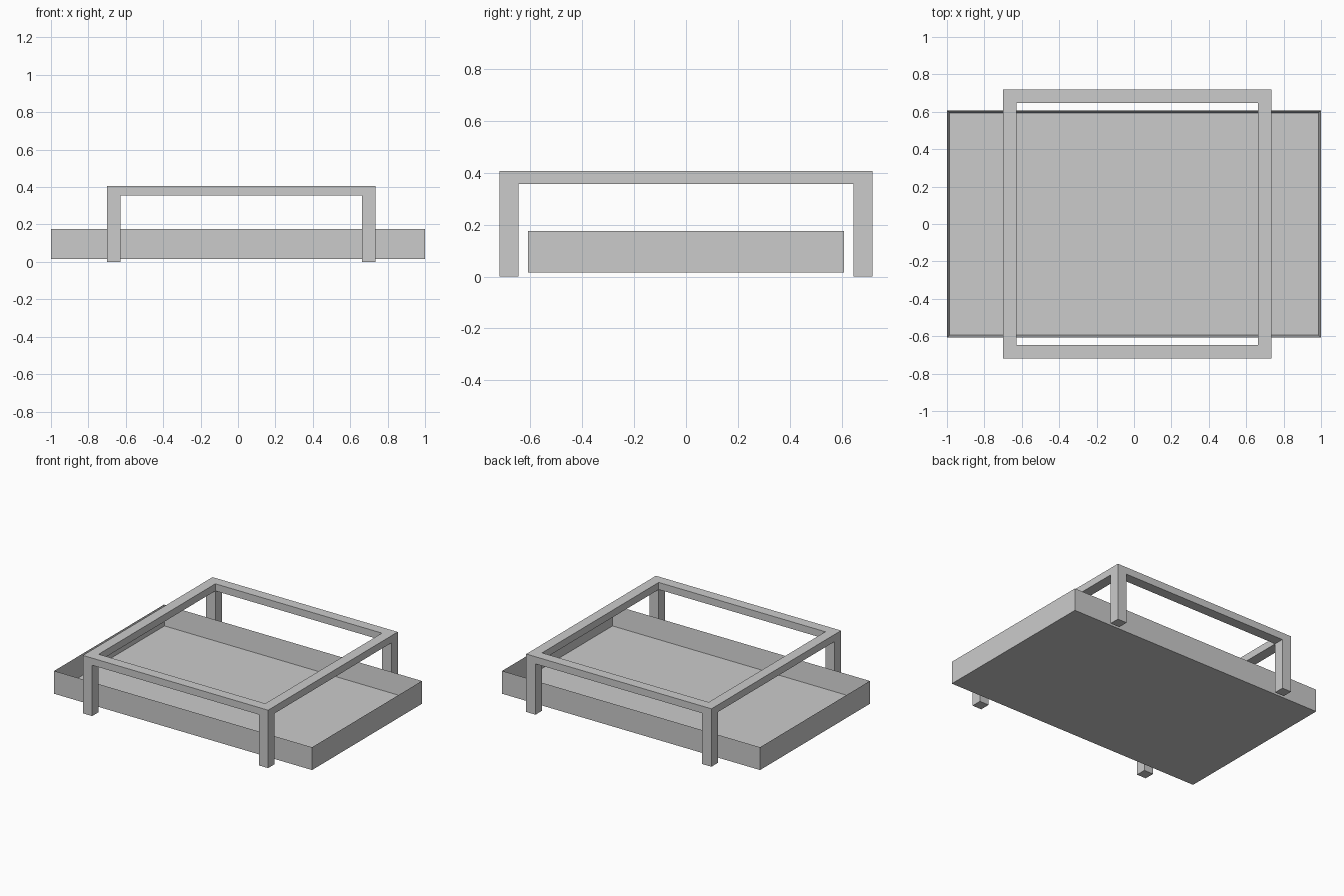
import bpy, bmesh
from mathutils import Matrix, Vector

if "Cube" in bpy.data.objects:
    bpy.data.objects.remove(bpy.data.objects["Cube"])


def finish(bm, name):
    bmesh.ops.recalc_face_normals(bm, faces=bm.faces)
    mesh = bpy.data.meshes.new(name)
    bm.to_mesh(mesh)
    bm.free()
    obj = bpy.data.objects.new(name, mesh)
    bpy.context.collection.objects.link(obj)
    return obj


def extrude(bm, faces, dz):
    out = bmesh.ops.extrude_face_region(bm, geom=faces)["geom"]
    verts = [v for v in out if isinstance(v, bmesh.types.BMVert)]
    bmesh.ops.translate(bm, verts=verts, vec=(0, 0, dz))
    bmesh.ops.delete(bm, geom=faces, context='FACES_ONLY')


# Open tray: box with inset top pushed down to the floor
def make_tray(size, z0, wall, floor):
    bm = bmesh.new()
    centre = Vector((0, 0, z0 + size[2] / 2))
    bmesh.ops.create_cube(bm, size=1, matrix=Matrix.LocRotScale(centre, None, Vector(size)))
    bm.normal_update()
    top = max(bm.faces, key=lambda f: f.calc_center_median().z)
    bmesh.ops.inset_region(bm, faces=[top], thickness=wall)
    bmesh.ops.translate(bm, verts=top.verts, vec=(0, 0, floor - size[2]))
    return finish(bm, "tray")


# Square frame on four corner legs, one continuous mesh
def make_frame(cx, half, bar, z_under, z_top):
    bm = bmesh.new()
    cuts = [-half, bar - half, half - bar, half]
    grid = [[bm.verts.new((cx + x, y, z_under)) for y in cuts] for x in cuts]
    cells = {}
    for i in range(3):
        for j in range(3):
            if (i, j) != (1, 1):
                cells[i, j] = bm.faces.new((grid[i][j], grid[i + 1][j],
                                            grid[i + 1][j + 1], grid[i][j + 1]))
    # top ring
    out = bmesh.ops.duplicate(bm, geom=list(bm.faces))["geom"]
    ring = [f for f in out if isinstance(f, bmesh.types.BMFace)]
    extrude(bm, ring, z_top - z_under)
    bmesh.ops.remove_doubles(bm, verts=bm.verts, dist=1e-5)
    # legs
    for i in (0, 2):
        for j in (0, 2):
            extrude(bm, [cells[i, j]], -z_under)
    return finish(bm, "standing_frame")


make_tray((2.0, 1.216, 0.16), 0.015, 0.02, 0.02)
make_frame(0.018, 0.718, 0.072, 0.356, 0.406)
